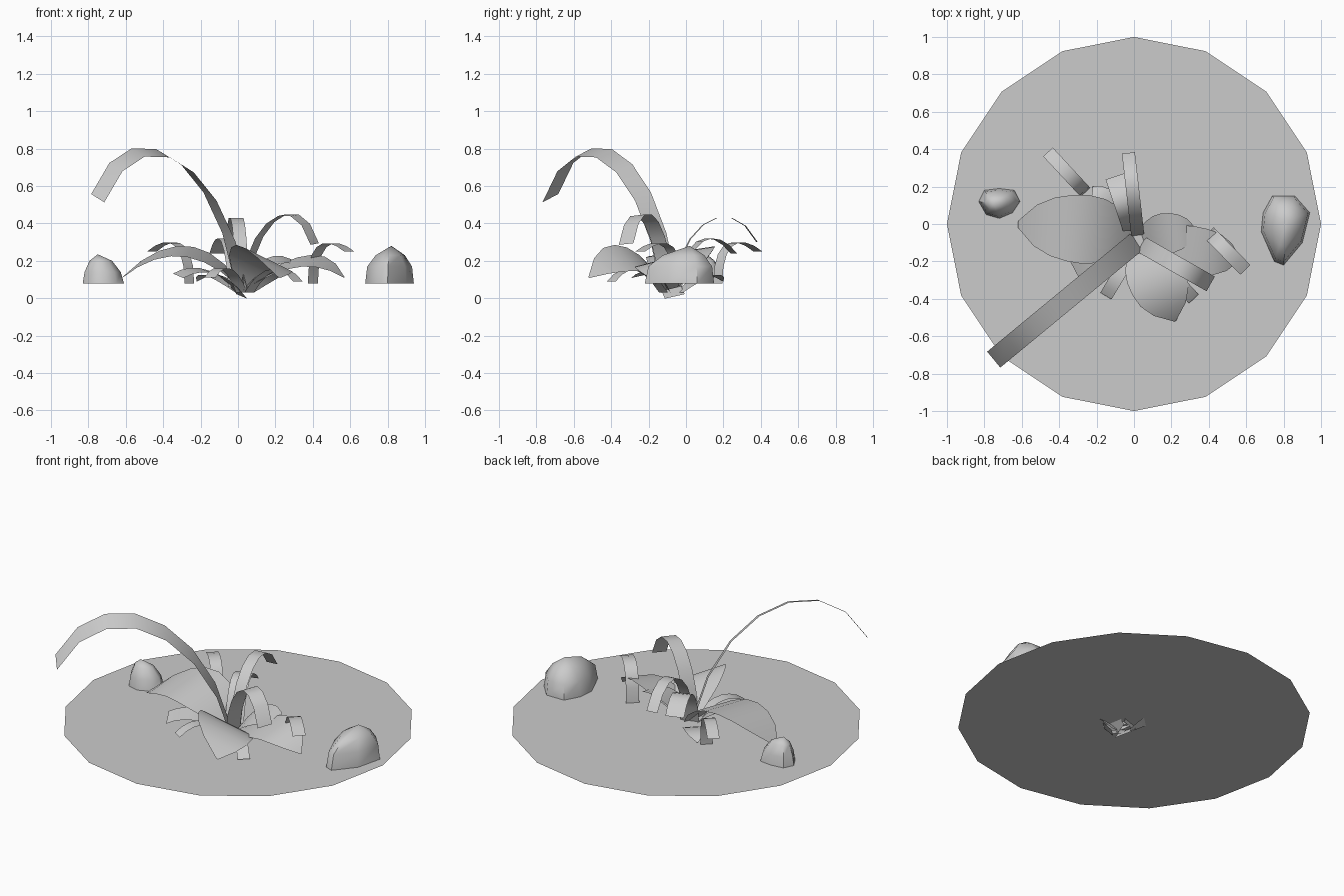
import bpy, bmesh, math
from mathutils import Vector

cube = bpy.data.objects.get("Cube")
if cube:
    bpy.data.objects.remove(cube, do_unlink=True)

GROUND = 0.08
grey = bpy.data.materials.new("plain grey")
grey.use_nodes = True
tint = (0.6, 0.6, 0.6, 1)
grey.diffuse_color = tint
grey.node_tree.nodes["Principled BSDF"].inputs["Base Color"].default_value = tint


def finish(name, bm, smooth=True):
    mesh = bpy.data.meshes.new(name)
    bm.to_mesh(mesh)
    bm.free()
    mesh.materials.append(grey)
    for face in mesh.polygons:
        face.use_smooth = smooth
    obj = bpy.data.objects.new(name, mesh)
    bpy.context.collection.objects.link(obj)
    return obj


# Relative width from root to tip of each kind of leaf
STRAP = (1, 1, 1, 1, 1, 1, 1, 1)
OVAL = (.35, .7, .92, 1, .96, .85, .6, .1)
POINTED = (.3, .65, .9, 1, 1, .9, .6, .03)


def leaf(name, start, end, root_z, rise, crest, tip_z, width, shape=STRAP, tilt=0):
    """A bent sheet; its height follows a cubic curve above a straight plan line."""
    a, b = Vector((*start, 0)), Vector((*end, 0))
    along = (b - a).normalized()
    side = Vector((-along.y, along.x, tilt))
    curve = [Vector(p) for p in ((0, root_z), rise, crest, (1, tip_z))]
    bm = bmesh.new()
    previous = None
    for i, scale in enumerate(shape):
        s = i / (len(shape) - 1)
        weights = ((1 - s) ** 3, 3 * s * (1 - s) ** 2, 3 * s * s * (1 - s), s ** 3)
        t, z = sum((p * w for p, w in zip(curve, weights)), Vector((0, 0)))
        middle = a.lerp(b, t) + Vector((0, 0, z))
        half = side * (width * scale / 2)
        pair = [bm.verts.new(middle - half), bm.verts.new(middle + half)]
        if previous:
            bm.faces.new((previous[0], pair[0], pair[1], previous[1]))
        previous = pair
    return finish(name, bm)


# Ground disc, a thin sheet with sixteen sides
bm = bmesh.new()
bmesh.ops.create_circle(bm, cap_ends=True, segments=16, radius=1)
bmesh.ops.translate(bm, verts=bm.verts, vec=(0, 0, GROUND))
finish("ground_disc", bm, smooth=False)

# Tall arching straps
leaf("long_strap", (.02, -.09), (-.75, -.725), .05, (.15, .76), (.75, 1.03), .535,
     .11, tilt=-.4)
leaf("front_left_strap", (.04, -.11), (.41, -.32), .08, (.1, .42), (.75, .6), .29,
     .09, tilt=.1)
leaf("back_strap", (.02, -.06), (-.03, .38), .08, (.1, .42), (.7, .56), .3, .07)

# Short straps rising out of the ground
leaf("left_hook_strap", (.4, -.045), (.595, -.245), GROUND, (0, .32), (.5, .33), .25, .075)
leaf("back_right_hook_strap", (-.26, .17), (-.46, .385), GROUND, (0, .32), (.5, .34), .25, .07)

# Broad leaves
leaf("right_broad_leaf", (0, -.05), (-.62, 0), .08, (.3, .3), (.65, .31), .11,
     .37, OVAL, -.15)
leaf("front_broad_leaf", (.04, -.1), (.22, -.52), .05, (.2, .22), (.65, .29), .11,
     .31, POINTED, -.45)
leaf("left_broad_leaf", (.03, -.08), (.57, -.19), .05, (.4, .2), (.75, .27), .11,
     .25, POINTED, .25)
leaf("inner_left_leaf", (.03, -.07), (.33, -.03), .06, (.3, .2), (.7, .25), .17,
     .22, OVAL, .2)

# Low leaves around the heart
leaf("low_right_leaf", (.02, -.06), (-.32, -.24), .01, (.3, .16), (.7, .18), .12,
     .12, tilt=-.2)
leaf("back_leaf", (0, -.04), (-.1, .255), .06, (.2, .38), (.7, .36), .24, .11)
leaf("low_back_leaf", (0, -.03), (-.22, .2), .03, (.4, .12), (.8, .16), .09,
     .12, POINTED)
leaf("low_front_right_strap", (.02, -.1), (-.15, -.385), .03, (.3, .17), (.7, .2), .11, .07)
leaf("low_front_left_strap", (.06, -.12), (.32, -.4), .03, (.3, .17), (.7, .2), .09, .07)


def rock(name, outline, peak, levels):
    """Stack shrinking copies of the plan outline and close them at the peak."""
    bm = bmesh.new()
    top = Vector(peak)
    previous = None
    for z, scale in levels:
        ring = [bm.verts.new((*top.xy.lerp(Vector(p), scale), z)) for p in outline]
        if previous:
            for i in range(len(ring)):
                j = (i + 1) % len(ring)
                bm.faces.new((previous[i], previous[j], ring[j], ring[i]))
        else:
            bm.faces.new(ring[::-1])
        previous = ring
    apex = bm.verts.new(top)
    for i in range(len(ring)):
        bm.faces.new((ring[i], ring[(i + 1) % len(ring)], apex))
    bmesh.ops.recalc_face_normals(bm, faces=bm.faces)
    obj = finish(name, bm)
    bpy.ops.object.select_all(action="DESELECT")
    obj.select_set(True)
    bpy.context.view_layer.objects.active = obj
    bpy.ops.object.shade_smooth_by_angle(angle=math.radians(50))


# Two boulders resting on the disc
rock("large_rock",
     [(.94, .06), (.86, .15), (.74, .15), (.69, .06), (.68, -.04), (.75, -.2),
      (.8, -.22), (.9, -.1)],
     (.82, .02, .28), [(GROUND, 1), (.17, .92), (.23, .6)])
rock("small_rock",
     [(-.61, .12), (-.64, .18), (-.72, .19), (-.8, .18), (-.83, .12), (-.79, .05),
      (-.72, .03), (-.65, .06)],
     (-.75, .11, .235), [(GROUND, 1), (.14, .88), (.2, .55)])
